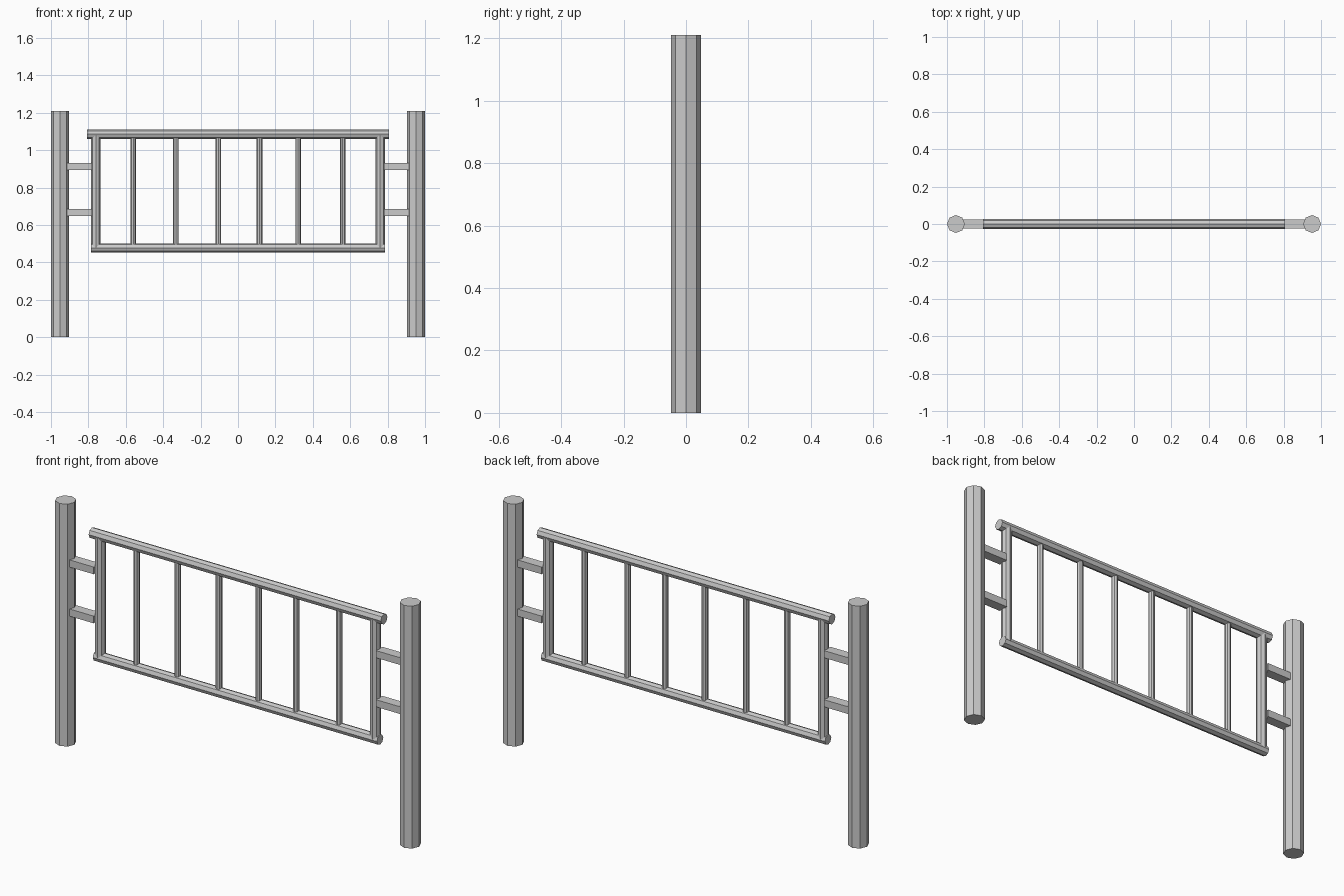
import bpy
from math import pi

if "Cube" in bpy.data.objects:
    bpy.data.objects.remove(bpy.data.objects["Cube"])


def rod(name, radius, x, z0, z1):
    """Upright octagonal rod."""
    bpy.ops.mesh.primitive_cylinder_add(vertices=8, radius=radius, depth=z1 - z0,
                                        location=(x, 0, (z0 + z1) / 2))
    bpy.context.object.name = name


def rail(name, radius, half_length, z):
    """Horizontal octagonal rail along x."""
    bpy.ops.mesh.primitive_cylinder_add(vertices=8, radius=radius, depth=2 * half_length,
                                        location=(0, 0, z), rotation=(0, pi / 2, 0))
    bpy.context.object.name = name


# Main posts, panel end uprights and the brackets joining them
for side, s in (("left", -1), ("right", 1)):
    rod(f"{side}_post", 0.048, s * 0.952, 0, 1.21)
    rod(f"{side}_upright", 0.025, s * 0.76, 0.48, 1.085)
    for level, z in (("lower", 0.667), ("upper", 0.912)):
        bpy.ops.mesh.primitive_cube_add(size=1, location=(s * 0.862, 0, z))
        bracket = bpy.context.object
        bracket.name = f"{side}_{level}_bracket"
        bracket.scale = (0.165, 0.05, 0.036)

# Panel rails
rail("top_rail", 0.026, 0.807, 1.085)
rail("bottom_rail", 0.025, 0.785, 0.477)

# Thin balusters, slightly uneven in spacing
for i, x in enumerate((-0.56, -0.332, -0.105, 0.115, 0.322, 0.56)):
    rod(f"baluster_{i + 1}", 0.015, x, 0.48, 1.085)
